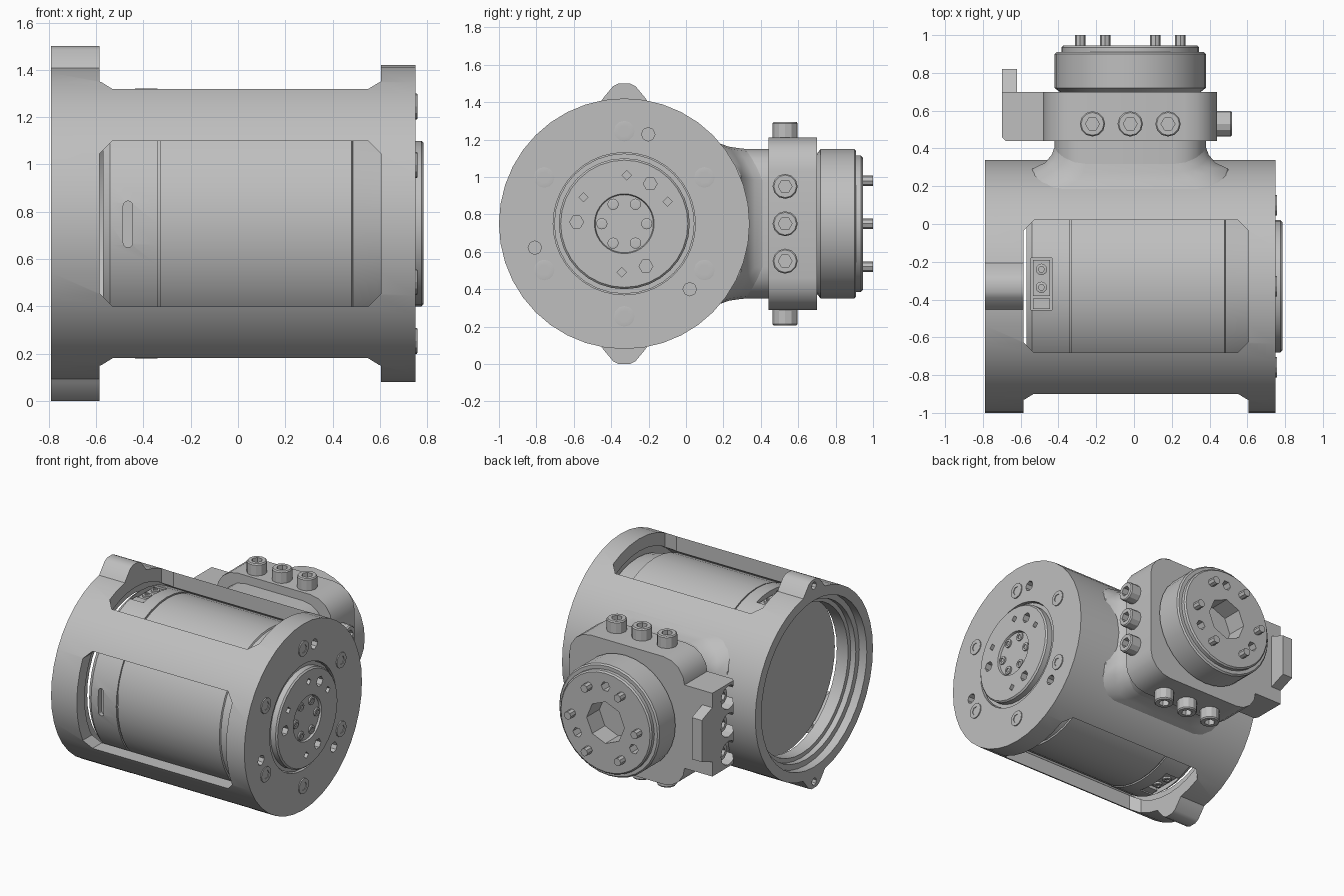
import bpy, bmesh, math
from mathutils import Vector

old = bpy.data.objects.get("Cube")
if old:
    bpy.data.objects.remove(old, do_unlink=True)

GREY = (0.52, 0.52, 0.52, 1)
mat = bpy.data.materials.new("machined grey")
mat.use_nodes = True
mat.diffuse_color = GREY
mat.node_tree.nodes["Principled BSDF"].inputs["Base Color"].default_value = GREY

AX, AY, AZ = -0.02, -0.33, 0.75      # branch axis x, drum axis y, shared height
R = 0.67                             # drum radius
X, Y, Z = Vector((1, 0, 0)), Vector((0, 1, 0)), Vector((0, 0, 1))


def finish(name, bm):
    bmesh.ops.remove_doubles(bm, verts=bm.verts, dist=1e-5)
    bmesh.ops.recalc_face_normals(bm, faces=bm.faces)
    mesh = bpy.data.meshes.new(name)
    bm.to_mesh(mesh)
    bm.free()
    mesh.materials.append(mat)
    ob = bpy.data.objects.new(name, mesh)
    bpy.context.collection.objects.link(ob)
    return ob


def loft(name, loops, closed=False):
    """Skin a list of point loops; cap the ends unless the skin closes on itself."""
    bm = bmesh.new()
    rows = [[bm.verts.new(p) for p in loop] for loop in loops]
    n = len(rows[0])
    pairs = list(zip(rows, rows[1:])) + ([(rows[-1], rows[0])] if closed else [])
    for a, b in pairs:
        for i in range(n):
            j = (i + 1) % n
            bm.faces.new((a[i], a[j], b[j], b[i]))
    if not closed:
        bm.faces.new(rows[0])
        bm.faces.new(rows[-1])
    return finish(name, bm)


def lathe(name, origin, axis, profile, segs=32, closed=False, hexed=()):
    """Spin (distance, radius) pairs; loops listed in hexed become hexagons."""
    q = axis.to_track_quat('Z', 'Y')
    loops = []
    for k, (t, r) in enumerate(profile):
        loop = []
        for i in range(segs):
            a = math.tau * i / segs
            rr = r * math.cos(math.pi / 6) if k in hexed and i % 2 else r
            loop.append(Vector(origin) + q @ Vector((rr * math.cos(a), rr * math.sin(a), t)))
        loops.append(loop)
    return loft(name, loops, closed)


def rod(name, origin, axis, r, t0, t1, segs=12):
    return lathe(name, origin, axis, [(t0, r), (t1, r)], segs)


def screw(name, origin, axis, r, h):
    """Socket head standing h above its seat."""
    s = r * 0.55
    return lathe(name, origin, axis,
                 [(h * .4, s), (h * .4, s), (h, s), (h, r * .9), (h * .9, r), (-.02, r)],
                 12, hexed=(0, 1, 2))


def prism(name, pts, d0, d1, frame):
    """Extrude 2D points; frame names the axes of u, v and depth."""
    def put(u, v, d):
        c = dict(zip(frame, (u, v, d)))
        return (c['x'], c['y'], c['z'])
    return loft(name, [[put(u, v, d) for u, v in pts] for d in (d0, d1)])


def round_rect(u0, u1, v0, v1, c, n=1):
    pts = []
    corners = [(u1 - c, v1 - c), (u0 + c, v1 - c), (u0 + c, v0 + c), (u1 - c, v0 + c)]
    for k, (u, v) in enumerate(corners):
        for i in range(n + 1):
            a = math.pi / 2 * (k + i / n)
            pts.append((u + c * math.cos(a), v + c * math.sin(a)))
    return pts


def box(name, x0, x1, y0, y1, z0, z1):
    return prism(name, [(x0, y0), (x1, y0), (x1, y1), (x0, y1)], z0, z1, 'xyz')


def cut(target, cutters):
    bpy.context.view_layer.objects.active = target
    for c in cutters:
        m = target.modifiers.new("cut", 'BOOLEAN')
        m.operation, m.solver, m.object = 'DIFFERENCE', 'EXACT', c
        bpy.ops.object.modifier_apply(modifier=m.name)
        bpy.data.objects.remove(c, do_unlink=True)


def drum_ring(x, r, degrees):
    return [(x, AY + r * math.cos(math.radians(a)), AZ + r * math.sin(math.radians(a))) for a in degrees]


def branch_ring(y, r, degrees):
    return [(AX + r * math.cos(math.radians(a)), y, AZ + r * math.sin(math.radians(a))) for a in degrees]


axis_at = (0, AY, AZ)

# Drum shell: stepped open end, flange end, three chamfered windows
shell = lathe("drum_shell", axis_at, X,
              [(-.79, R), (.75, R), (.75, .38), (.63, .38), (.63, .58), (-.60, .58),
               (-.60, .53), (-.69, .53), (-.69, .56), (-.73, .56), (-.73, .60), (-.79, .60)],
              40, closed=True)
cut(shell, [
    prism("w", round_rect(-.585, .605, AZ - .35, AZ + .35, .055), AY, -1.3, 'xzy'),
    prism("w", round_rect(-.585, .605, AY - .35, AY + .35, .055), AZ, 1.7, 'xyz'),
    prism("w", round_rect(-.585, .605, AY - .35, AY + .35, .055), AZ, -.2, 'xyz')])
cut(shell, [rod("h", p, X, .036, -.08, .1, 8) for p in drum_ring(.75, .495, (75, 195, 315))])
for p in drum_ring(.75, .495, range(30, 390, 60)):
    screw("flange_screw", p, X, .055, .008)

# Motor seen through the windows, with front slot and two connector pockets
motor = lathe("motor", axis_at, X,
              [(-.57, .55), (-.54, .571), (-.34, .571), (-.34, .56), (-.33, .56), (-.33, .568),
               (.48, .568), (.485, .558), (.62, .53)], 40)
cut(motor, [prism("slot", round_rect(-.485, -.445, .65, .845, .018, 3), -1, -.86, 'xzy'),
            box("pocket", -.545, -.435, -.455, -.18, 1.24, 1.5),
            box("pocket", -.545, -.435, -.455, -.18, 0, .26)])
for s in (1, -1):
    z0, z1 = AZ + s * .47, AZ + s * .54
    box("connector_body", -.535, -.445, -.38, -.19, z0, z1)
    box("connector_plug", -.535, -.445, -.45, -.395, z0, z1 + s * .01)
    for y in (-.24, -.335):
        screw("connector_pin", (-.49, y, z1), Z * s, .03, .015)

# Mounting lugs above and below the open end
half = [(.03, .75), (.06, .735), (.11, .675), (.15, .62)]
outline = half + [(-u, v) for u, v in reversed(half)]
for s in (1, -1):
    lug = prism("mounting_lug", [(AY + u, AZ + s * v) for u, v in outline], -.79, -.585, 'yzx')
    cut(lug, [rod("h", (-.79, AY, AZ + s * .705), X, .026, -.1, .12, 8)])

# Output hub on the flange end
hub = lathe("output_hub", axis_at, X,
            [(.60, .375), (.735, .375), (.735, .35), (.775, .35), (.785, .34),
             (.785, .16), (.77, .155)])
cut(hub, [rod("h", p, X, .037, -.08, .1, 6) for p in drum_ring(.785, .255, (57, 178, 297))])
cut(hub, [rod("h", p, X, .025, -.05, .1, 4) for p in drum_ring(.785, .26, (27, 87, 147, 267))])
for p in drum_ring(.77, .12, range(0, 360, 60)):
    screw("hub_screw", p, X, .03, .012)

# Branch neck with a fillet that follows the drum
prism("branch_neck", round_rect(AX - .4, AX + .4, AZ - .4, AZ + .4, .17, 4), .15, .46, 'xzy')
rings = []
for gx, gz, h in ((.13, .03, -.02), (.115, .025, .005), (.05, .012, .03), (.015, .005, .07), (0, 0, .11)):
    ring = round_rect(AX - .4 - gx, AX + .4 + gx, AZ - .4 - gz, AZ + .4 + gz, .17, 4)
    rings.append([(x, AY + math.sqrt(R * R - (z - AZ) ** 2) + h, z) for x, z in ring])
loft("neck_fillet", rings)

# Clamp block with socket screws on three sides
prism("clamp_block", round_rect(AX - .46, AX + .46, AZ - .46, AZ + .46, .17, 4), .44, .70, 'xzy')
for d in (-.2, 0, .2):
    for s in (1, -1):
        screw("clamp_screw", (AX + d, .53, AZ + s * .46), Z * s, .067, .085)
    screw("clamp_screw", (AX + .46, .53, AZ + d), X, .067, .08)

# Side bracket with scalloped screw seats and a raised lip
bracket = prism("side_bracket", [(-.46, .44), (-.68, .44), (-.70, .46), (-.70, .70), (-.46, .70)],
                AZ - .3, AZ + .3, 'xyz')
cut(bracket, [rod("seat", (-.58, .515, AZ + d), -X, .085, 0, .3) for d in (-.2, 0, .2)])
for d in (-.2, 0, .2):
    screw("bracket_screw", (-.58, .53, AZ + d), -X, .062, .08)
prism("bracket_lip", [(AZ - .2, .69), (AZ - .15, .82), (AZ + .15, .82), (AZ + .2, .69)],
      -.70, -.62, 'zyx')

# Branch flange with faceted bore, pin ring and small holes
flange = lathe("branch_flange", (AX, 0, AZ), Y,
               [(.68, .375), (.70, .375), (.72, .40), (.90, .40), (.91, .39),
                (.91, .365), (.935, .365), (.945, .355)])
cut(flange, [rod("bore", (AX, 0, AZ), Y, .15, .80, 1.1, 8)])
cut(flange, [rod("h", p, Y, .035, -.08, .1, 6) for p in branch_ring(.945, .26, (90, 210, 330))])
for p in branch_ring(.945, .265, range(0, 360, 60)):
    rod("dowel_pin", p, Y, .028, -.02, .055, 8)

# Smooth curved walls, keep machined edges sharp
bpy.ops.object.select_all(action='DESELECT')
for ob in bpy.context.scene.objects:
    if ob.type == 'MESH':
        ob.select_set(True)
        bpy.context.view_layer.objects.active = ob
bpy.ops.object.shade_smooth_by_angle(angle=math.radians(28))
